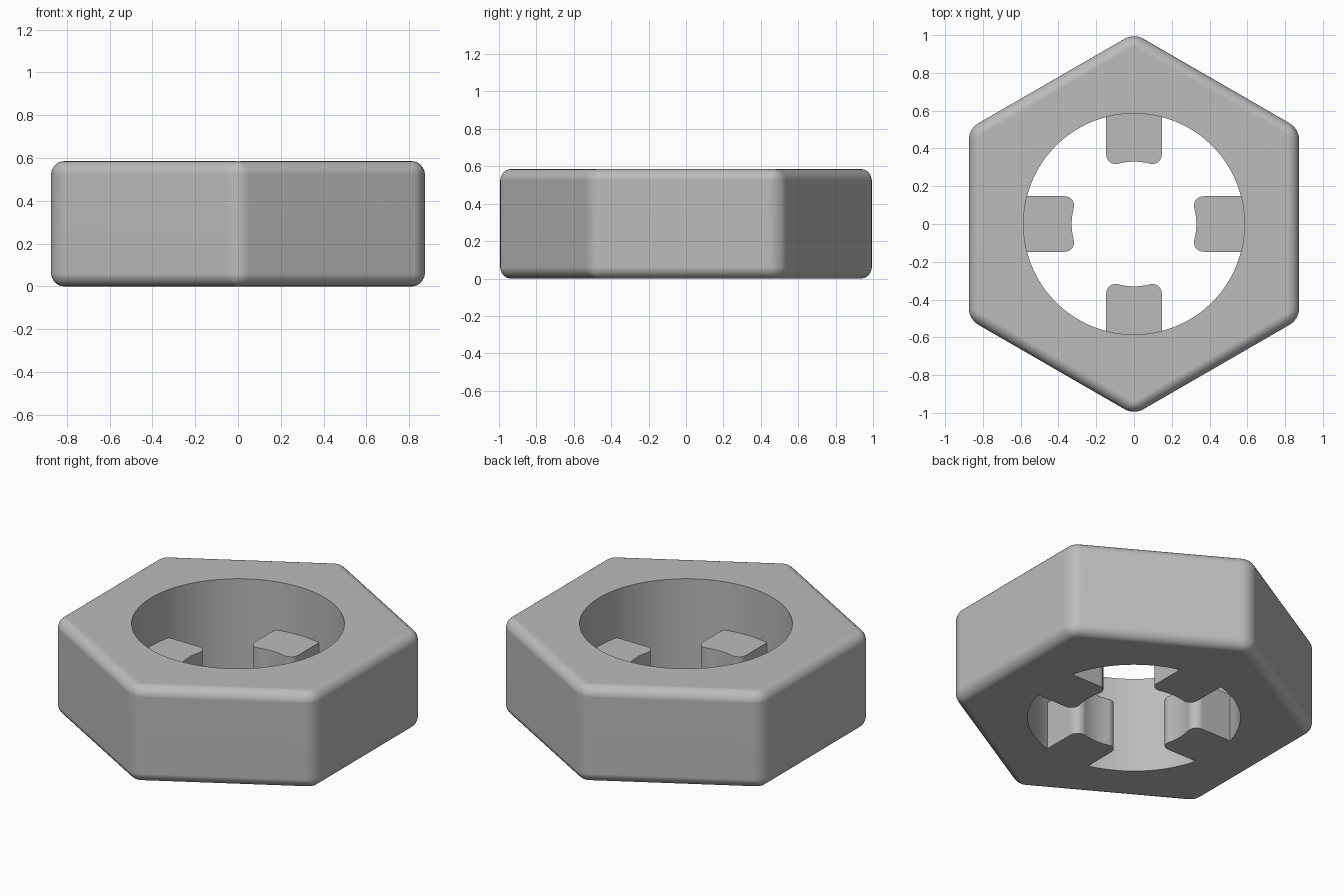
import bpy, bmesh
from math import sin, cos, pi, sqrt, atan2, asin, hypot

cube = bpy.data.objects.get("Cube")
if cube:
    bpy.data.objects.remove(cube)

HEIGHT = 0.585
BORE = 0.585          # main hole radius
INNER = 0.33          # radius of the circle touching the lugs
HALF = 0.147          # half width of a lug
FILLET = 0.05
EDGE = 0.06           # rounding of the outer body
SHARP = 1 + EDGE * (2 / sqrt(3) - 1)   # corner radius before rounding

grey = bpy.data.materials.new("Grey metal")
grey.use_nodes = True
colour = (0.5, 0.5, 0.5, 1)
grey.diffuse_color = colour
grey.node_tree.nodes["Principled BSDF"].inputs["Base Color"].default_value = colour


def prism(name, outline, z0, z1):
    """Extrude a flat counter-clockwise outline between two heights."""
    bm = bmesh.new()
    face = bm.faces.new([bm.verts.new((x, y, z0)) for x, y in outline])
    top = bmesh.ops.extrude_face_region(bm, geom=[face])["geom"]
    bmesh.ops.translate(bm, vec=(0, 0, z1 - z0),
                        verts=[g for g in top if isinstance(g, bmesh.types.BMVert)])
    bmesh.ops.recalc_face_normals(bm, faces=bm.faces)
    mesh = bpy.data.meshes.new(name)
    bm.to_mesh(mesh)
    bm.free()
    mesh.materials.append(grey)
    obj = bpy.data.objects.new(name, mesh)
    bpy.context.collection.objects.link(obj)
    return obj


def arc(cx, cy, r, a0, a1, n):
    """Points along an arc, both ends included."""
    angles = [a0 + (a1 - a0) * i / n for i in range(n + 1)]
    return [(cx + r * cos(a), cy + r * sin(a)) for a in angles]


def activate(obj):
    bpy.ops.object.select_all(action='DESELECT')
    obj.select_set(True)
    bpy.context.view_layer.objects.active = obj


def smooth(obj):
    activate(obj)
    bpy.ops.object.shade_smooth_by_angle(angle=pi / 6)
    normals = obj.modifiers.new("Flat face normals", 'WEIGHTED_NORMAL')
    normals.keep_sharp = True


# Hexagonal body with rounded edges and a round hole
body = prism("hex_body", arc(0, 0, SHARP, pi / 2, pi / 2 + 5 * pi / 3, 5), 0, HEIGHT)
cutter = prism("hole_cutter", arc(0, 0, BORE, 0, 2 * pi * 127 / 128, 127), -1, 2)
cutter.hide_render = True
bevel = body.modifiers.new("Rounded edges", 'BEVEL')
bevel.width = EDGE * sqrt(2) / 2
bevel.offset_type = 'OFFSET'
bevel.width = EDGE
bevel.segments = 6
bevel.limit_method = 'NONE'
hole = body.modifiers.new("Hole", 'BOOLEAN')
hole.operation = 'DIFFERENCE'
hole.solver = 'EXACT'
hole.object = cutter
activate(body)
for name in ("Rounded edges", "Hole"):
    bpy.ops.object.modifier_apply(modifier=name)
bpy.data.objects.remove(cutter)
smooth(body)

# Lug outline: concave inner end, rounded corners, outer end on the hole wall
fx = HALF - FILLET
fy = sqrt((INNER + FILLET) ** 2 - fx ** 2)
tilt = atan2(fy, fx)
spread = asin(HALF / BORE)
lug = arc(0, 0, INNER, pi - tilt, tilt, 10)
lug += arc(fx, fy, FILLET, tilt - pi, 0, 8)[1:]
lug += arc(0, 0, BORE, pi / 2 - spread, pi / 2 + spread, 12)
lug += arc(-fx, fy, FILLET, pi, 2 * pi - tilt, 8)[:-1]

# Four lugs, half as tall as the body
for i, side in enumerate(("back", "right", "front", "left")):
    c, s = cos(i * pi / 2), sin(i * pi / 2)
    turned = [(x * c - y * s, x * s + y * c) for x, y in lug]
    smooth(prism(side + "_lug", turned, 0, HEIGHT / 2))
